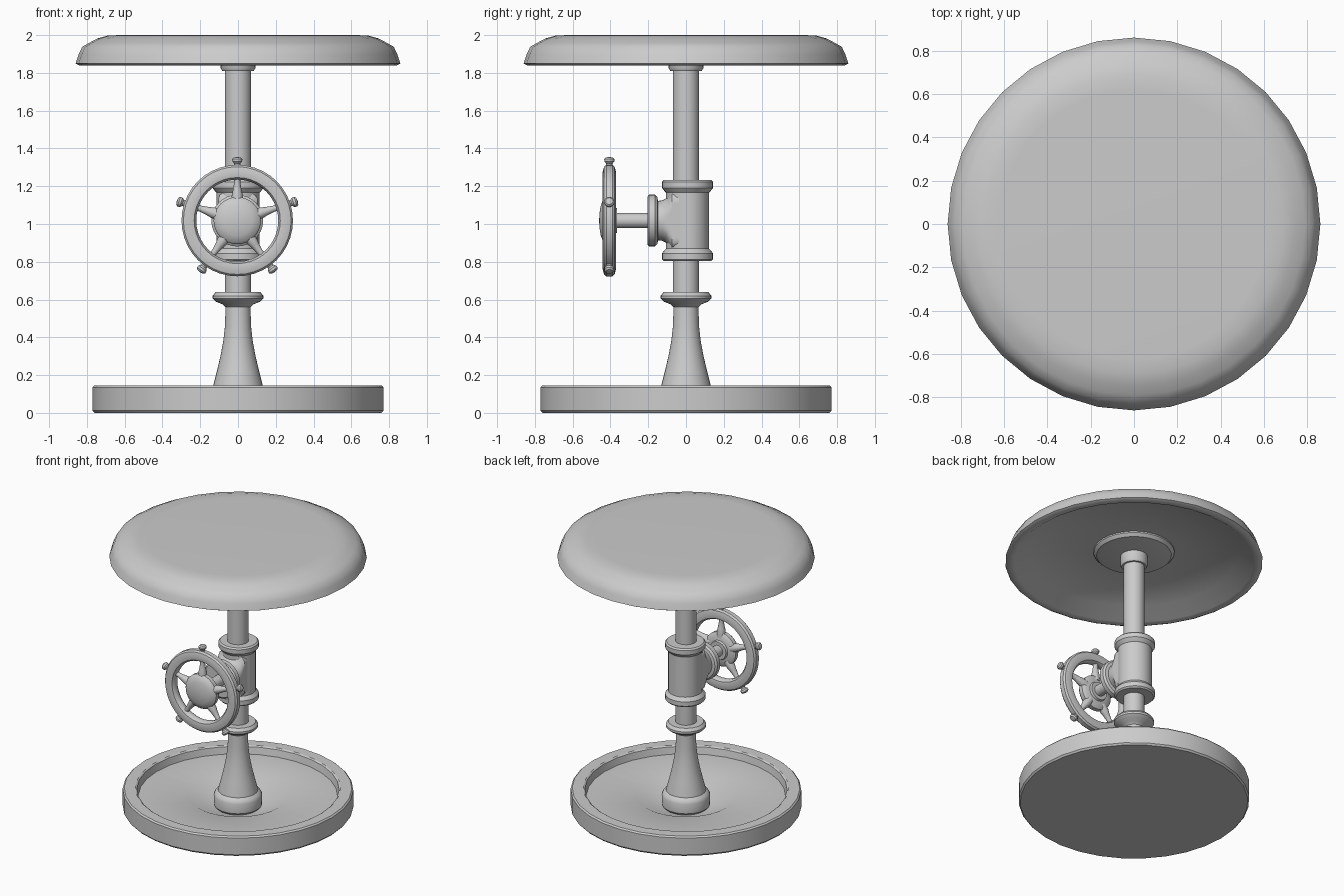
import bpy, bmesh, math
from mathutils import Matrix, Vector

WHEEL = Vector((-0.004, 0, 1.018))


def finish(name, bm, angle=35):
    bmesh.ops.remove_doubles(bm, verts=bm.verts, dist=1e-5)
    bmesh.ops.recalc_face_normals(bm, faces=bm.faces)
    me = bpy.data.meshes.new(name)
    bm.to_mesh(me)
    bm.free()
    ob = bpy.data.objects.new(name, me)
    bpy.context.collection.objects.link(ob)
    bpy.ops.object.select_all(action='DESELECT')
    ob.select_set(True)
    bpy.context.view_layer.objects.active = ob
    bpy.ops.object.shade_smooth_by_angle(angle=math.radians(angle))
    return ob


def lathe(name, profile, matrix=Matrix(), sides=32, closed=False, angle=35):
    """Spin (radius, height) points round the local z axis."""
    bm = bmesh.new()
    rings = []
    for r, h in profile:
        rings.append([bm.verts.new(matrix @ Vector((r * math.cos(a), r * math.sin(a), h)))
                      for a in (2 * math.pi * i / sides for i in range(sides))])
    pairs = list(zip(rings, rings[1:]))
    if closed:
        pairs.append((rings[-1], rings[0]))
    for low, high in pairs:
        for i in range(sides):
            j = (i + 1) % sides
            bm.faces.new((low[i], low[j], high[j], high[i]))
    return finish(name, bm, angle)


# Seat: padded disc with a dished underside
lathe("seat", [(0, 1.93), (0.30, 1.93), (0.70, 1.912), (0.80, 1.845), (0.84, 1.84),
               (0.86, 1.85), (0.845, 1.895), (0.825, 1.938), (0.79, 1.958), (0.745, 1.982),
               (0.69, 1.998), (0.62, 2.0), (0, 2.0)], angle=50)
lathe("seat_flange", [(0, 1.935), (0.27, 1.935), (0.27, 1.92), (0.25, 1.90),
                      (0.20, 1.892), (0.09, 1.888), (0, 1.888)])
lathe("seat_collar", [(0, 1.90), (0.09, 1.90), (0.092, 1.825), (0.083, 1.81), (0, 1.81)])

# Base: tray with a raised rim and a sunken centre
lathe("base", [(0, 0), (0.76, 0), (0.77, 0.012), (0.77, 0.135), (0.76, 0.145), (0.685, 0.145),
               (0.675, 0.138), (0.665, 0.088), (0.33, 0.088), (0.18, 0.015), (0, 0.015)])

# Flared foot with its ring
lathe("foot", [(0, 0.012), (0.145, 0.012), (0.16, 0.03), (0.162, 0.10), (0.152, 0.122),
               (0.133, 0.135), (0.13, 0.15), (0.112, 0.22), (0.093, 0.30), (0.078, 0.38),
               (0.069, 0.46), (0.066, 0.56), (0.082, 0.575), (0.115, 0.588), (0.134, 0.605),
               (0.134, 0.62), (0.118, 0.64), (0, 0.64)])
lathe("pole", [(0, 0.60), (0.07, 0.60), (0.07, 1.85), (0, 1.85)])

# Pipe tee: upright body with two lips, and a branch to the front
tee = [(0.125, 0.803), (0.135, 0.813), (0.135, 0.845), (0.125, 0.858), (0.114, 0.87)]
upper = [(r, 2 * WHEEL.z - h) for r, h in reversed(tee)]
lathe("tee_body", [(0, 0.803)] + tee + upper + [(0, upper[-1][1])],
      Matrix.Translation((0, 0.008, 0)))
front = Matrix.Translation(WHEEL) @ Matrix.Rotation(math.pi / 2, 4, 'X')
branch = lathe("tee_branch", [(0, 0.205), (0.125, 0.205), (0.137, 0.196), (0.137, 0.165),
                              (0.125, 0.152), (0.104, 0.148), (0.107, 0.125), (0.118, 0.105),
                              (0.138, 0.088), (0.165, 0.075), (0.165, 0.0), (0, 0.0)], front)
for v in branch.data.vertices:
    if v.co.y > -0.14:
        v.co.x = max(-0.104, min(0.104, v.co.x))

# Handwheel: stem, hub, rim
lathe("wheel_stem", [(0, 0.19), (0.04, 0.19), (0.04, 0.39), (0, 0.39)], front, 24)
lathe("wheel_hub", [(0, 0.365), (0.065, 0.365), (0.07, 0.38), (0.112, 0.384), (0.125, 0.395),
                    (0.125, 0.425), (0.115, 0.438), (0.08, 0.451), (0.04, 0.458), (0, 0.46)], front)
lathe("wheel_rim", [(0.217, 0.392), (0.228, 0.375), (0.255, 0.37), (0.285, 0.378), (0.295, 0.39),
                    (0.295, 0.422), (0.285, 0.434), (0.255, 0.442), (0.228, 0.437), (0.217, 0.42)],
      front, 40, closed=True)

# Five turned spokes ending in small knobs outside the rim
for i in range(5):
    spoke = (Matrix.Translation(WHEEL + Vector((0, -0.406, 0)))
             @ Matrix.Rotation(2 * math.pi * i / 5, 4, 'Y'))
    lathe(f"wheel_spoke_{i + 1}", [(0, 0.09), (0.03, 0.09), (0.029, 0.135), (0.023, 0.16),
                                   (0.016, 0.205), (0.018, 0.23), (0, 0.23)], spoke, 16)
    lathe(f"wheel_knob_{i + 1}", [(0, 0.28), (0.016, 0.28), (0.017, 0.302), (0.026, 0.312),
                                  (0.027, 0.325), (0.019, 0.334), (0, 0.337)], spoke, 16)
